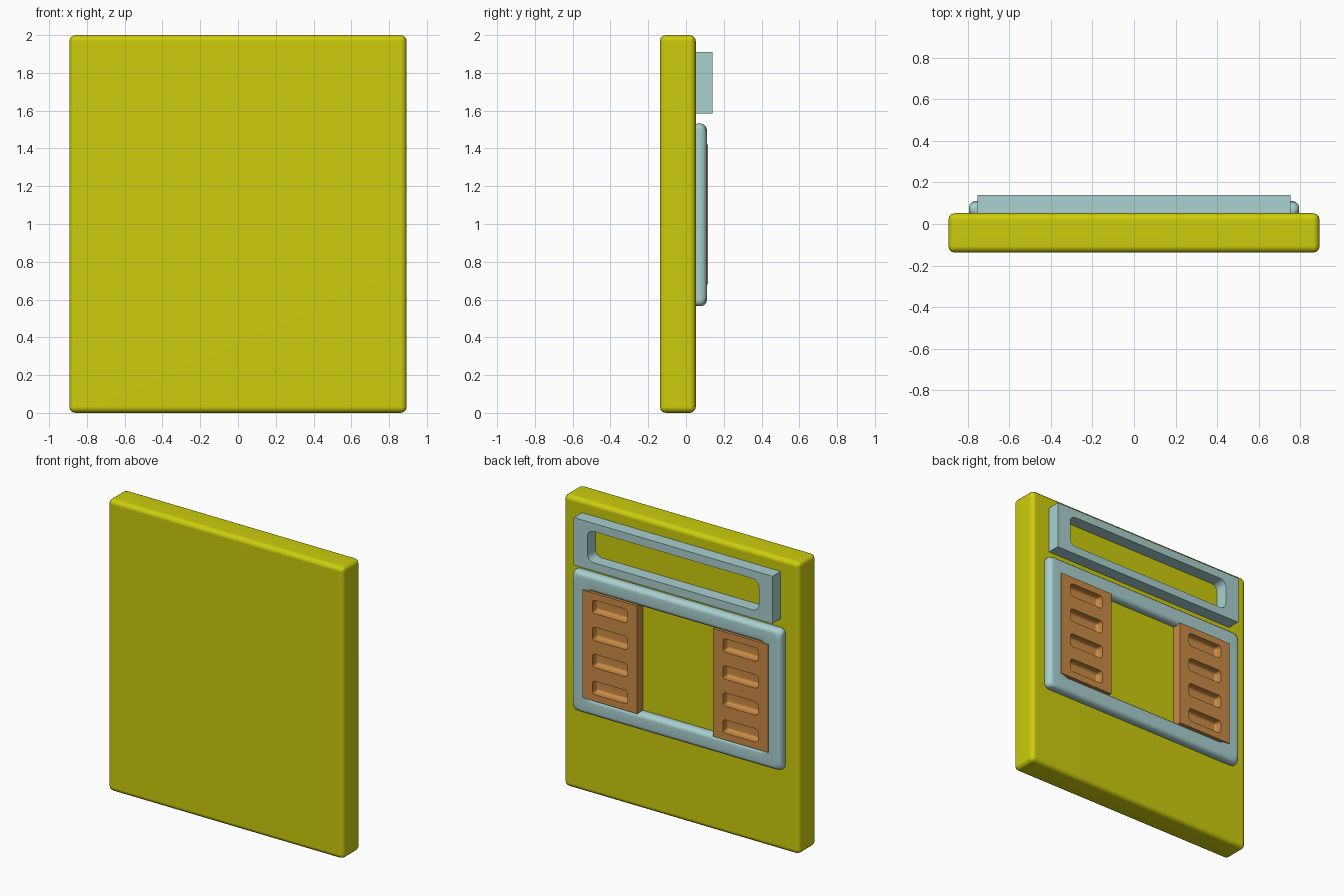
import bpy, bmesh, math
from mathutils import Vector

cube = bpy.data.objects.get("Cube")
if cube:
    bpy.data.objects.remove(cube, do_unlink=True)


def material(name, rgb):
    m = bpy.data.materials.new(name)
    m.use_nodes = True
    m.diffuse_color = (*rgb, 1)
    m.node_tree.nodes["Principled BSDF"].inputs["Base Color"].default_value = (*rgb, 1)
    return m


yellow = material("olive_yellow", (0.61, 0.61, 0.004))
aqua = material("pale_aqua", (0.40, 0.63, 0.63))
orange = material("warm_orange", (0.60, 0.26, 0.06))


def finish(bm, name, mat):
    """Turn a bmesh into a shaded object."""
    bmesh.ops.recalc_face_normals(bm, faces=bm.faces)
    mesh = bpy.data.meshes.new(name)
    bm.to_mesh(mesh)
    bm.free()
    mesh.materials.append(mat)
    obj = bpy.data.objects.new(name, mesh)
    bpy.context.collection.objects.link(obj)
    bpy.ops.object.select_all(action="DESELECT")
    obj.select_set(True)
    bpy.context.view_layer.objects.active = obj
    bpy.ops.object.shade_smooth_by_angle(angle=math.radians(40))
    mod = obj.modifiers.new("Weighted normals", "WEIGHTED_NORMAL")
    mod.keep_sharp = True
    return obj


def round_edges(bm, edges, size, segments=3):
    bmesh.ops.bevel(bm, geom=edges, offset=size, segments=segments,
                    profile=0.5, affect="EDGES", clamp_overlap=True)


def outline(half_w, half_h, zc, radius, steps):
    """Rectangle in the xz plane, with rounded corners if radius is set."""
    pts = []
    for i, (sx, sz) in enumerate(((1, 1), (-1, 1), (-1, -1), (1, -1))):
        for k in range(steps):
            a = math.pi / 2 * (i + (k / (steps - 1) if steps > 1 else 0.5))
            pts.append((sx * (half_w - radius) + radius * math.cos(a),
                        zc + sz * (half_h - radius) + radius * math.sin(a)))
    return pts


def ring(outer, inner, y0, y1):
    """Picture-frame solid between two outlines with equal point counts."""
    bm = bmesh.new()
    loops = [[bm.verts.new((x, y, z)) for x, z in pts]
             for pts, y in ((outer, y0), (outer, y1), (inner, y1), (inner, y0))]
    n = len(outer)
    for a, b in zip(loops, loops[1:] + loops[:1]):
        for i in range(n):
            j = (i + 1) % n
            bm.faces.new((a[i], a[j], b[j], b[i]))
    return bm


# Main slab with rounded edges
bm = bmesh.new()
bmesh.ops.create_cube(bm, size=1)
for v in bm.verts:
    v.co = Vector((v.co.x * 1.786, v.co.y * 0.19 - 0.043, v.co.z * 2 + 1))
round_edges(bm, bm.edges[:], 0.032)
finish(bm, "main_slab", yellow)

# Upper rail: sharp outside, rounded slot through it
bm = ring(outline(0.754, 0.163, 1.748, 0.003, 5),
          outline(0.65, 0.107, 1.748, 0.045, 5), 0.04, 0.14)
finish(bm, "upper_rail", aqua)

# Lower frame with soft edges
bm = ring(outline(0.795, 0.483, 1.048, 0, 1),
          outline(0.66, 0.365, 1.048, 0, 1), 0.03, 0.11)
round_edges(bm, bm.edges[:], 0.03)
finish(bm, "lower_frame", aqua)


def slotted_panel(name, xc):
    """Panel with a column of four recessed slots."""
    front, back, zc, half_w, half_h = 0.117, 0.04, 1.05, 0.207, 0.37
    slot_w, slot_h, pitch = 0.132, 0.046, 0.185
    xs = [xc + d for d in (-half_w, -slot_w, slot_w, half_w)]
    zs = [zc - half_h]
    for i in range(4):
        mid = zc + (i - 1.5) * pitch
        zs += [mid - slot_h, mid + slot_h]
    zs.append(zc + half_h)
    bm = bmesh.new()
    grid = [[bm.verts.new((x, front, z)) for x in xs] for z in zs]
    slots = []
    for r in range(len(zs) - 1):
        for c in range(3):
            f = bm.faces.new((grid[r][c], grid[r][c + 1],
                              grid[r + 1][c + 1], grid[r + 1][c]))
            if c == 1 and r % 2:
                slots.append(f)
    # Outer walls
    border = [e for e in bm.edges if e.is_boundary]
    walls = bmesh.ops.extrude_edge_only(bm, edges=border)["geom"]
    for v in walls:
        if isinstance(v, bmesh.types.BMVert):
            v.co.y = back
    # Slot recesses
    new = bmesh.ops.extrude_discrete_faces(bm, faces=slots)["faces"]
    depth_edges = []
    for f in new:
        for v in f.verts:
            v.co.y = front - 0.05
            depth_edges += [e for e in v.link_edges
                            if abs(e.other_vert(v).co.y - front) < 0.001]
    round_edges(bm, depth_edges, 0.018)
    return finish(bm, name, orange)


slotted_panel("left_slotted_panel", 0.495)
slotted_panel("right_slotted_panel", -0.495)
